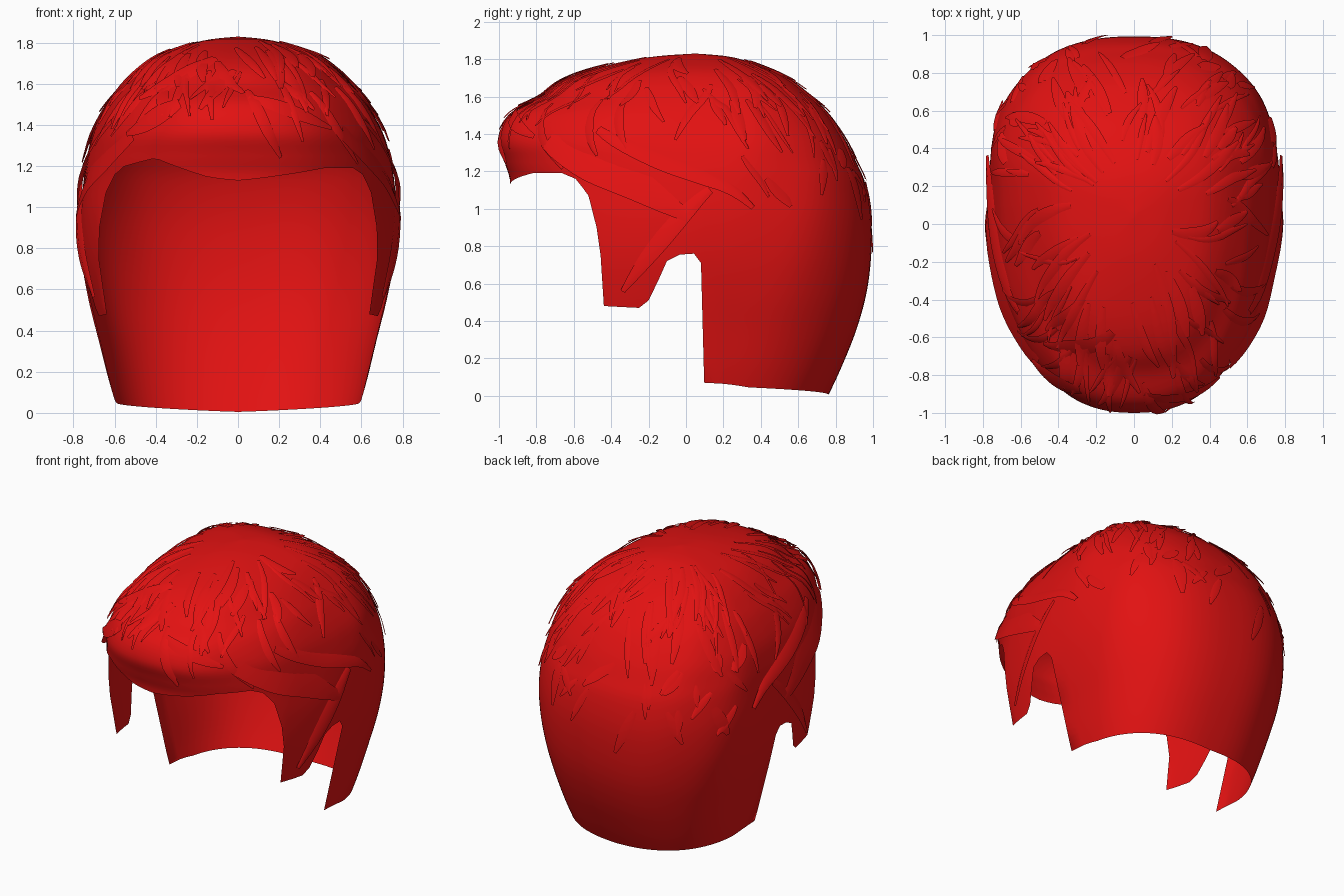
import bpy
import bmesh
import random
from math import sin, cos, radians, pi
from mathutils import Vector

random.seed(4)
if "Cube" in bpy.data.objects:
    bpy.data.objects.remove(bpy.data.objects["Cube"])

red = bpy.data.materials.new("hair red")
red.use_nodes = True
red.diffuse_color = (0.76, 0.006, 0.006, 1)
red.node_tree.nodes["Principled BSDF"].inputs["Base Color"].default_value = (0.76, 0.006, 0.006, 1)

# Cross-sections from crown to nape: height, half width, front y, back y
SECTIONS = [
    (1.83, 0, .05, .05), (1.81, .17, -.2, .25), (1.75, .36, -.49, .43),
    (1.68, .47, -.67, .56), (1.59, .56, -.79, .67), (1.5, .63, -.94, .76),
    (1.37, .7, -1, .85), (1.25, .735, -.97, .91), (1.13, .755, -.94, .96),
    (.95, .77, -.97, .99), (.75, .76, -1, .99), (.55, .725, -1, .965),
    (.35, .675, -1, .91), (.15, .625, -1, .83), (0, .58, -1, .76)]
# Lower edge: degrees round from the front, height (fringe, sideburn, ear, nape)
EDGE = [
    (0, 1.13), (15, 1.16), (30, 1.19), (45, 1.19), (50, 1.16), (55, 1.07),
    (59, .9), (61, .75), (62, .48), (72, .47), (74.5, .51), (77, .62),
    (79, .72), (82, .755), (85, .76), (86.4, .71), (87, .07), (100, .045),
    (130, .03), (180, .005)]
LAST = len(SECTIONS) - 1


def section(u):
    """Smoothly interpolated cross-section, u from 0 (crown) to 1 (nape)."""
    s = min(max(u, 0), 1) * LAST
    i = min(int(s), LAST - 1)
    t = s - i
    p0, p1, p2, p3 = (SECTIONS[min(max(i + k, 0), LAST)] for k in (-1, 0, 1, 2))
    return [b + t / 2 * (c - a + t * (2 * a - 5 * b + 4 * c - d + t * (3 * (b - c) + d - a)))
            for a, b, c, d in zip(p0, p1, p2, p3)]


def u_at(z):
    lo, hi = 0, 1
    for _ in range(30):
        mid = (lo + hi) / 2
        if section(mid)[0] > z:
            lo = mid
        else:
            hi = mid
    return lo


def scalp(deg, u):
    """Point on the hair surface; deg 0 is the front, 90 the model's left."""
    z, w, front, back = section(u)
    a = radians(deg)
    mid = .05 + .15 * min(1, u * 4)
    c, s = cos(a), sin(a)
    kx = abs(s) ** .833 * (1 if s > 0 else -1)
    ky = abs(c) ** .833
    y = mid - ky * (mid - front) if c > 0 else mid + ky * (back - mid)
    ripple = 1 + .006 * sin(a * 9 + u * 11) * sin(pi * u)
    return Vector((w * kx * ripple, y, z))


def finish(name, bm):
    mesh = bpy.data.meshes.new(name)
    bm.to_mesh(mesh)
    bm.free()
    mesh.materials.append(red)
    for p in mesh.polygons:
        p.use_smooth = True
    obj = bpy.data.objects.new(name, mesh)
    bpy.context.collection.objects.link(obj)
    return obj


# Main shell: columns run down from the crown and stop at the lower edge
half = []
for (a0, z0), (a1, z1) in zip(EDGE, EDGE[1:]):
    n = max(1, round((a1 - a0) / 3))
    half += [(a0 + (a1 - a0) * k / n, z0 + (z1 - z0) * k / n) for k in range(n)]
columns = half + [EDGE[-1]]
columns += [(-a, z + .05 * max(0, 1 - abs(a - 28) / 20)) for a, z in reversed(half[1:])]

ROWS = 70
bm = bmesh.new()
grid = []
for deg, z in columns:
    stop = u_at(z)
    grid.append([bm.verts.new(scalp(deg, min(r / ROWS, stop))) for r in range(ROWS + 1)])
for i, col in enumerate(grid):
    nxt = grid[(i + 1) % len(grid)]
    for r in range(ROWS):
        bm.faces.new((col[r], col[r + 1], nxt[r + 1], nxt[r]))
bmesh.ops.remove_doubles(bm, verts=bm.verts, dist=.0005)
bmesh.ops.dissolve_degenerate(bm, edges=bm.edges, dist=.0003)
bmesh.ops.recalc_face_normals(bm, faces=bm.faces)
finish("hair_shell", bm)


# Locks: thin tapered strips that follow the shell
def add_lock(bm, start, end, width, lift=.01, tip=.012, steps=8):
    path = [scalp(start[0] + (end[0] - start[0]) * k / steps,
                  start[1] + (end[1] - start[1]) * k / steps) for k in range(steps + 1)]
    rows = []
    for k, p in enumerate(path):
        t = k / steps
        tangent = (path[min(k + 1, steps)] - path[max(k - 1, 0)]).normalized()
        out = (p - Vector((0, .1, .75))).normalized()
        side = tangent.cross(out).normalized()
        out = side.cross(tangent)
        w = width * (.15 + .85 * sin(pi * (.12 + .83 * t)))
        p = p + out * (lift + tip * t * t)
        rows.append([bm.verts.new(p + side * w * s - out * abs(s) * lift) for s in (-.5, 0, .5)])
    for a, b in zip(rows, rows[1:]):
        for j in (0, 1):
            bm.faces.new((a[j], a[j + 1], b[j + 1], b[j]))


# Short locks fanning out from the crown
bm = bmesh.new()
for i in range(110):
    deg = i * 360 / 110 + random.uniform(-4, 4) - 180
    u = random.uniform(.08, .32)
    add_lock(bm, (deg, u), (deg + random.uniform(-14, 14), u + random.uniform(.1, .22)),
             random.uniform(.03, .07))
finish("crown_locks", bm)

# Sparse locks over the back and lower sides
bm = bmesh.new()
for i in range(26):
    deg = random.uniform(95, 265)
    u = random.uniform(.35, .6)
    add_lock(bm, (deg, u), (deg + random.uniform(-12, 12), u + random.uniform(.06, .13)),
             random.uniform(.04, .09), .008, .008)
finish("back_locks", bm)

# Broad locks swept back over the temples, and layered side locks
for name, side in (("left", 1), ("right", -1)):
    bm = bmesh.new()
    add_lock(bm, (side * 42, u_at(1.36)), (side * 84, u_at(.95)), .2, .012, .01, 14)
    add_lock(bm, (side * 60, u_at(1.42)), (side * 98, u_at(1.0)), .1, .016, .012, 14)
    add_lock(bm, (side * 88, u_at(1.1)), (side * 68, u_at(.56)), .1, .018, .012, 10)
    finish(name + "_temple_locks", bm)

# Curved locks across the fringe
bm = bmesh.new()
add_lock(bm, (3, u_at(1.53)), (36, u_at(1.38)), .08, .008, .008, 12)
add_lock(bm, (-22, u_at(1.5)), (-44, u_at(1.35)), .12, .02, .012, 12)
add_lock(bm, (-12, u_at(1.72)), (-46, u_at(1.52)), .1, .012, .01, 12)
finish("fringe_locks", bm)
